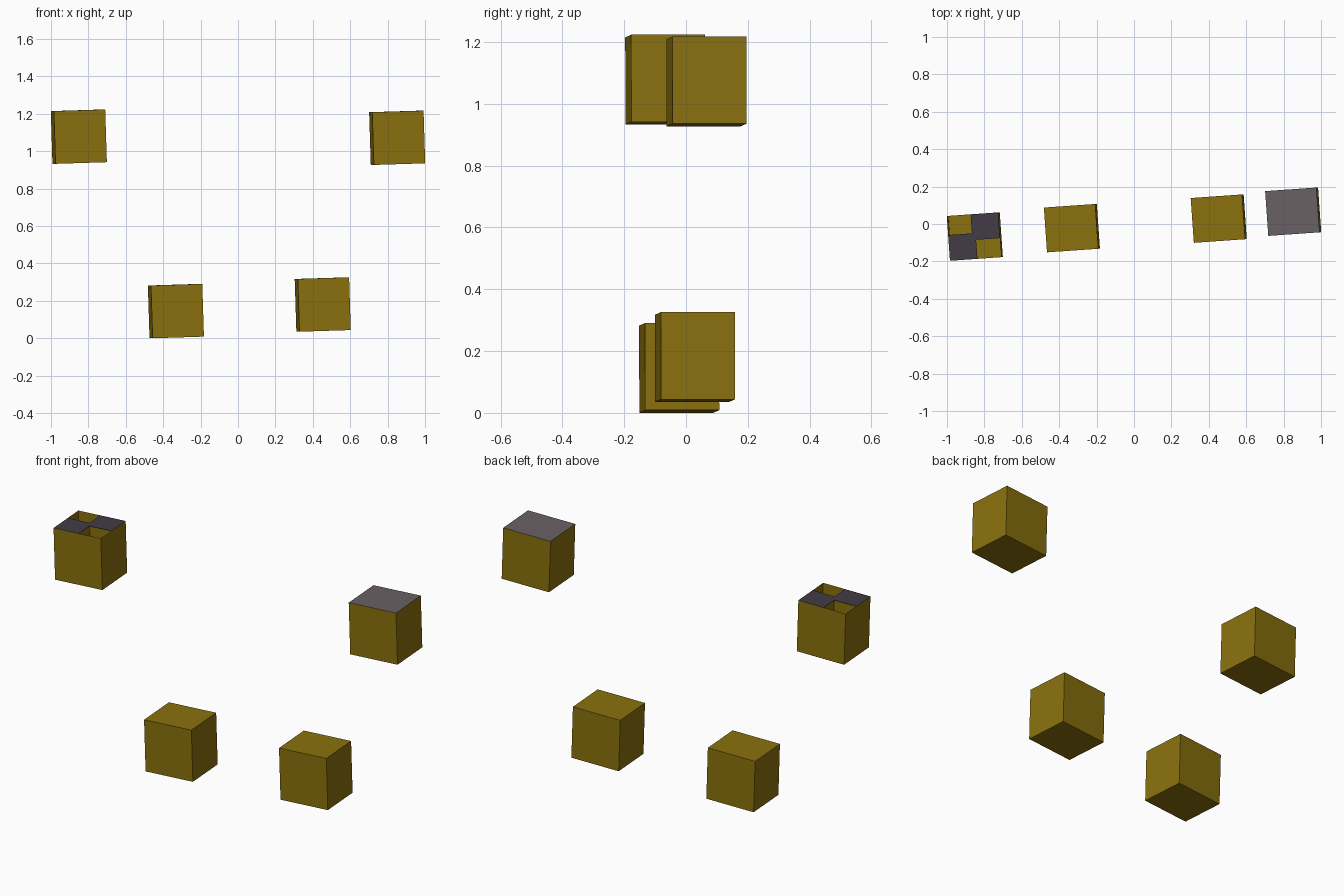
import bpy, bmesh, math
from mathutils import Matrix, Vector

if "Cube" in bpy.data.objects:
    bpy.data.objects.remove(bpy.data.objects["Cube"])

W, D, H = 0.275, 0.24, 0.282      # crate width, depth, height
TILT = Matrix.Rotation(math.radians(4), 4, 'Z') @ Matrix.Rotation(math.radians(-1.8), 4, 'Y')


def srgb(*rgb):
    return [((c / 255 + 0.055) / 1.055) ** 2.4 for c in rgb] + [1]


def material(name, *rgb):
    m = bpy.data.materials.new(name)
    m.diffuse_color = srgb(*rgb)
    m.use_nodes = True
    m.node_tree.nodes["Principled BSDF"].inputs["Base Color"].default_value = m.diffuse_color
    return m


ochre = material("ochre", 138, 113, 14)
grey = material("warm_grey", 105, 97, 101)
dark = material("dark_slate", 66, 60, 70)


def sheet(bm, a, b, c, d):
    """One flat rectangular panel."""
    return bm.faces.new([bm.verts.new(p) for p in (a, b, c, d)])


def crate(name, centre, lid):
    x, y, z = W / 2, D / 2, H / 2
    bm = bmesh.new()
    # Outer shell, with the top face taking the lid colour
    bmesh.ops.create_cube(bm, size=1, matrix=Matrix.Diagonal((W, D, H, 1)))
    bm.faces.ensure_lookup_table()
    top = max(bm.faces, key=lambda f: f.calc_center_median().z)
    if lid == "quartered":
        bmesh.ops.delete(bm, geom=[top], context='FACES_ONLY')
        # Two diagonal covers that overlap slightly at the middle
        for s in (1, -1):
            x0, x1, y0, y1 = -0.01 * s, x * s, -0.018 * s, y * s
            sheet(bm, (x0, y0, z), (x1, y0, z), (x1, y1, z), (x0, y1, z)).material_index = 1
    else:
        top.material_index = 1
    # Crossed inner dividers
    e = 0.002
    sheet(bm, (e - x, 0, e - z), (x - e, 0, e - z), (x - e, 0, z - e), (e - x, 0, z - e))
    sheet(bm, (0, e - y, e - z), (0, y - e, e - z), (0, y - e, z - e), (0, e - y, z - e))
    mesh = bpy.data.meshes.new(name)
    bm.to_mesh(mesh)
    bm.free()
    mesh.materials.append(ochre)
    mesh.materials.append({"quartered": dark, "grey": grey, "plain": ochre}[lid])
    ob = bpy.data.objects.new(name, mesh)
    ob.matrix_world = Matrix.Translation(Vector(centre)) @ TILT
    bpy.context.collection.objects.link(ob)


crate("upper_left_crate", (-0.851, -0.067, 1.078), "quartered")
crate("upper_right_crate", (0.851, 0.066, 1.072), "grey")
crate("lower_left_crate", (-0.332, -0.022, 0.1455), "plain")
crate("lower_right_crate", (0.453, 0.029, 0.1805), "plain")
